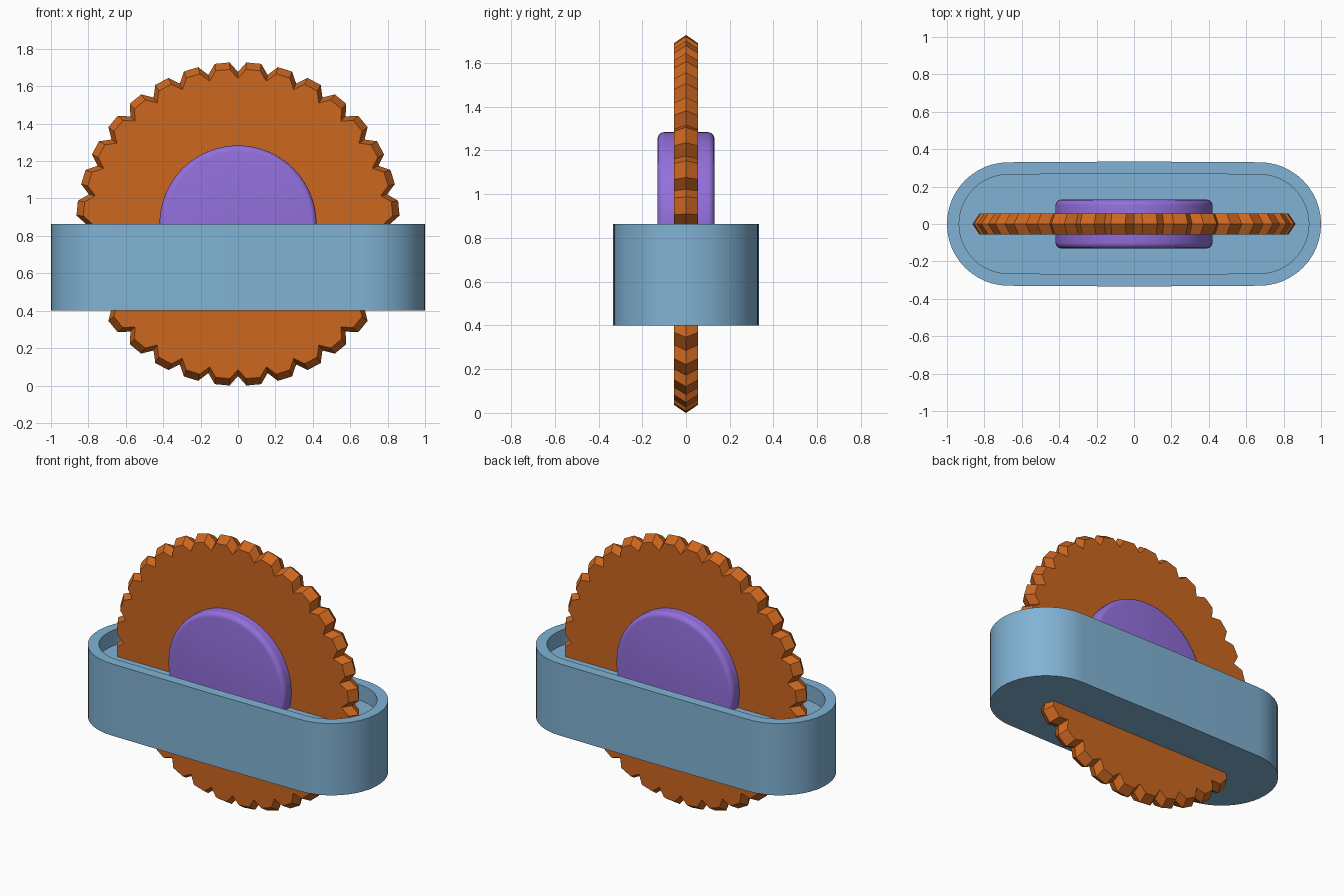
import bpy, bmesh
from math import sin, cos, pi, radians

if "Cube" in bpy.data.objects:
    bpy.data.objects.remove(bpy.data.objects["Cube"])

CZ = 0.8635          # axle height, also the top of the housing


def finish(name, bm, color, angle=None):
    bmesh.ops.recalc_face_normals(bm, faces=bm.faces[:])
    me = bpy.data.meshes.new(name)
    bm.to_mesh(me)
    bm.free()
    ob = bpy.data.objects.new(name, me)
    bpy.context.collection.objects.link(ob)
    mat = bpy.data.materials.new(name + "_color")
    mat.diffuse_color = (*color, 1)
    mat.use_nodes = True
    mat.node_tree.nodes["Principled BSDF"].inputs["Base Color"].default_value = mat.diffuse_color
    me.materials.append(mat)
    if angle:
        bpy.ops.object.select_all(action='DESELECT')
        ob.select_set(True)
        bpy.context.view_layer.objects.active = ob
        bpy.ops.object.shade_smooth_by_angle(angle=radians(angle))
    return ob


def loft(loops):
    """Join equal-length point loops with quads and cap both ends."""
    bm = bmesh.new()
    rings = [[bm.verts.new(p) for p in lp] for lp in loops]
    n = len(rings[0])
    for a, b in zip(rings, rings[1:]):
        for i in range(n):
            j = (i + 1) % n
            bm.faces.new((a[i], a[j], b[j], b[i]))
    bm.faces.new(rings[0])
    bm.faces.new(rings[-1])
    return bm


# Toothed wheel: 32 flat-topped teeth with a ridge around the middle
def tooth_ring(y, root, tip, teeth=32):
    pts = []
    for k in range(teeth):
        base = k * 2 * pi / teeth
        for deg, r in ((0, root), (3.0, tip), (8.25, tip)):
            a = base + radians(deg)
            pts.append((r * sin(a), y, CZ + r * cos(a)))
    return pts


finish("toothed_wheel", loft([tooth_ring(-0.055, 0.778, 0.828),
                              tooth_ring(0, 0.813, 0.865),
                              tooth_ring(0.055, 0.778, 0.828)]),
       (0.61, 0.135, 0.014))


# Hub: thick disc with rounded edges
def circle(y, r, n=64):
    return [(r * sin(2 * pi * i / n), y, CZ + r * cos(2 * pi * i / n)) for i in range(n)]


R, H, B = 0.42, 0.13, 0.03
edge = [(R - B + B * sin(t), H - B + B * cos(t)) for t in (i * pi / 8 for i in range(5))]
profile = [(r, -y) for r, y in edge] + [(r, y) for r, y in reversed(edge)]
finish("hub", loft([circle(y, r) for r, y in profile]), (0.29, 0.16, 0.71), 30)


# Housing: rounded-end tray with a thin rim, the wheel passing through its floor
def stadium(z, r, half=0.67, n=24):
    pts = []
    for side in (1, -1):
        for i in range(n + 1):
            a = -pi / 2 + pi * i / n
            pts.append((side * (half + r * cos(a)), side * r * sin(a), z))
        pts.append((0, side * (r + 0.004), z))
    return pts


finish("housing", loft([stadium(0.40, 0.33), stadium(CZ, 0.33),
                        stadium(CZ, 0.265), stadium(CZ - 0.1, 0.265)]),
       (0.22, 0.45, 0.66), 30)
